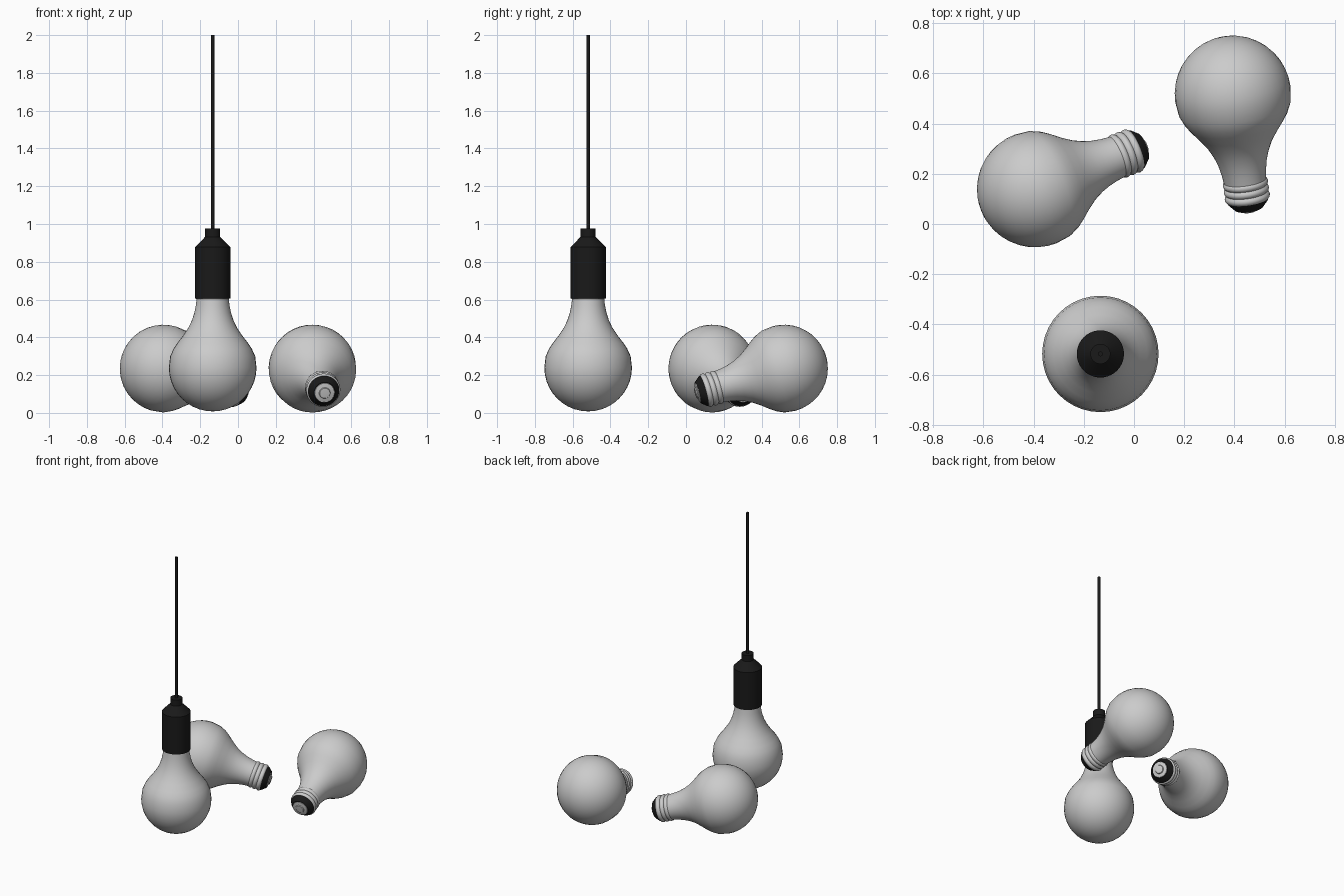
import bpy, math
from mathutils import Vector

if "Cube" in bpy.data.objects:
    bpy.data.objects.remove(bpy.data.objects["Cube"])

SEG = 40
black = bpy.data.materials.new("black")
black.diffuse_color = (0.01, 0.01, 0.01, 1)
black.use_nodes = True
black.node_tree.nodes["Principled BSDF"].inputs["Base Color"].default_value = black.diffuse_color


def lathe(name, profile, mat=None, loc=(0, 0, 0), axis=(0, 0, 1), angle=35):
    """Revolve (radius, height) points about an axis; radius 0 makes a pole."""
    verts, rings, faces = [], [], []
    for r, z in profile:
        n = 1 if r == 0 else SEG
        rings.append([len(verts) + i for i in range(n)])
        verts += [(r * math.cos(2 * math.pi * i / SEG),
                   r * math.sin(2 * math.pi * i / SEG), z) for i in range(n)]
    for a, b in zip(rings, rings[1:]):
        for i in range(SEG):
            j = (i + 1) % SEG
            if len(a) == 1:
                faces.append((a[0], b[j], b[i]))
            elif len(b) == 1:
                faces.append((a[i], a[j], b[0]))
            else:
                faces.append((a[i], a[j], b[j], b[i]))
    me = bpy.data.meshes.new(name)
    me.from_pydata(verts, [], faces)
    ob = bpy.data.objects.new(name, me)
    bpy.context.collection.objects.link(ob)
    ob.location = loc
    ob.rotation_euler = Vector(axis).to_track_quat('Z', 'Y').to_euler()
    if mat:
        me.materials.append(mat)
    bpy.ops.object.select_all(action='DESELECT')
    ob.select_set(True)
    bpy.context.view_layer.objects.active = ob
    bpy.ops.object.shade_smooth_by_angle(angle=math.radians(angle))
    return ob


# glass: round end, then a neck narrowing toward the screw base
R = 0.232
glass = [(0, -R)] + [(R * math.cos(a), R * math.sin(a)) for a in
                     (math.radians(-90 + 9 * i) for i in range(1, 11))]
glass += [(0.225, 0.06), (0.207, 0.10), (0.187, 0.13), (0.156, 0.17), (0.129, 0.21),
          (0.110, 0.25), (0.097, 0.29), (0.089, 0.33), (0.085, 0.365), (0, 0.365)]

# screw shell: rounded ridges
thread = [(0, 0.355), (0.086, 0.355)]
for k in range(3):
    z = 0.36 + 0.028 * k
    thread += [(0.083, z), (0.089, z + 0.006), (0.091, z + 0.014), (0.089, z + 0.022)]
thread += [(0.084, 0.444), (0, 0.444)]

insulator = [(0, 0.442), (0.084, 0.442), (0.080, 0.452), (0.057, 0.478), (0, 0.478)]
contact = [(0, 0.474), (0.055, 0.474), (0.052, 0.481), (0.030, 0.485),
           (0.027, 0.491), (0, 0.493)]


def bulb(name, loc, axis):
    lathe(name + "_glass", glass, None, loc, axis)
    lathe(name + "_thread", thread, None, loc, axis, 60)
    lathe(name + "_insulator", insulator, black, loc, axis)
    lathe(name + "_contact", contact, None, loc, axis)


def lying(heading, tilt=15.5):
    h, t = math.radians(heading), math.radians(tilt)
    return (math.cos(h) * math.cos(t), math.sin(h) * math.cos(t), -math.sin(t))


# three bulbs: one hanging, two lying on the floor
hx, hy = -0.134, -0.518
bulb("hanging_bulb", (hx, hy, 0.24), (0, 0, 1))
bulb("left_bulb", (-0.394, 0.139, 0.235), lying(21.5))
bulb("right_bulb", (0.394, 0.519, 0.235), lying(-82))

# socket and cord
lathe("socket", [(0, 0.605), (0.094, 0.605), (0.094, 0.877), (0.04, 0.932),
                 (0.04, 0.976), (0, 0.976)], black, (hx, hy, 0))
lathe("cord", [(0, 0.97), (0.0095, 0.97), (0.0095, 2.0), (0, 2.0)], black, (hx, hy, 0))
